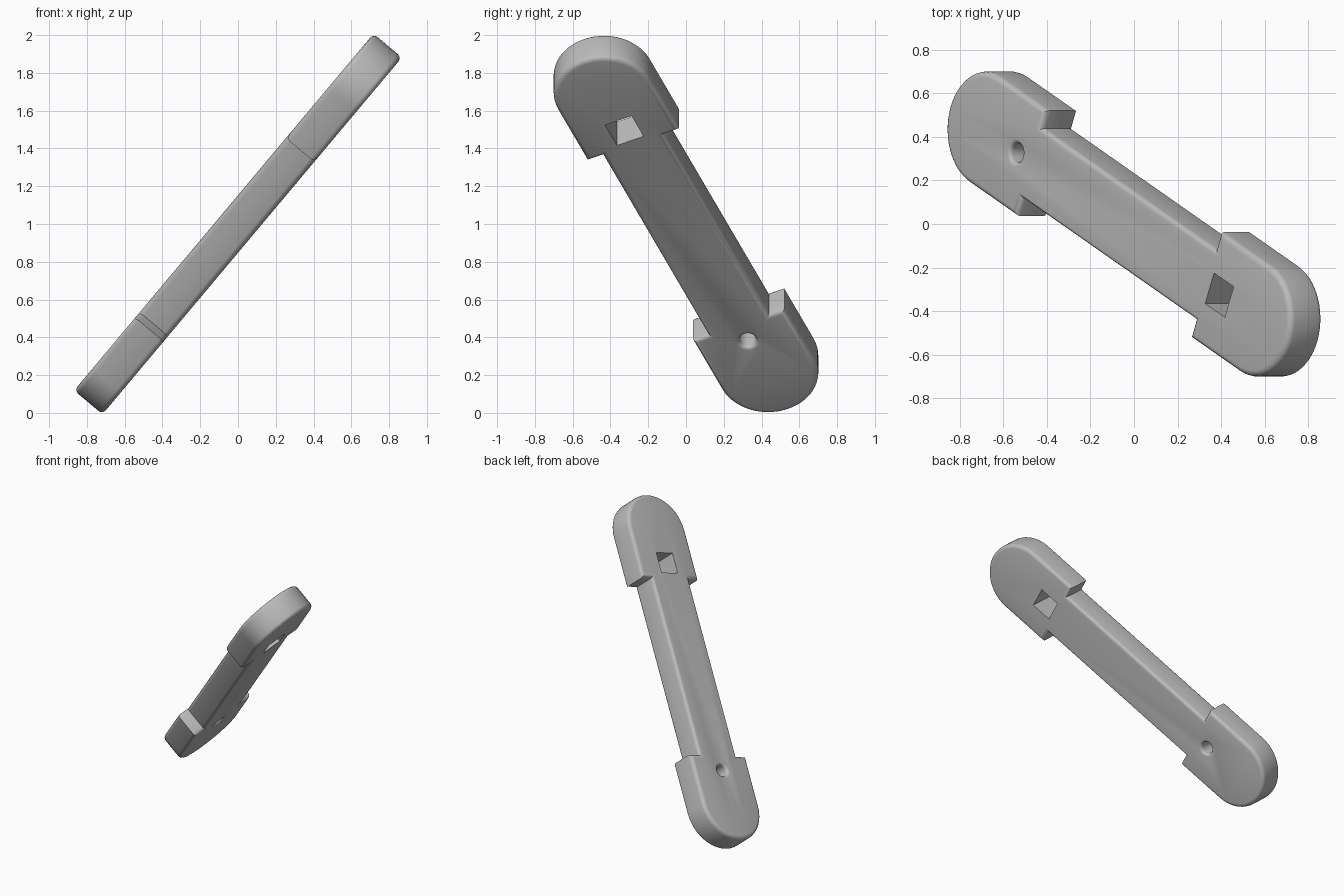
import bpy, bmesh
from math import sin, cos, pi, radians
from mathutils import Matrix, Vector

cube = bpy.data.objects.get("Cube")
if cube:
    bpy.data.objects.remove(cube)

REACH, END_R = 1.06, 0.266        # end arc centre and radius
SHOULDER, BAR_W = 0.68, 0.176     # start of the wide ends, half width of the bar
HALF_T, ROUND = 0.098, 0.028      # half thickness, edge rounding
HOLE_X = 0.797
STEPS = 28

grey = bpy.data.materials.new("grey")
grey.use_nodes = True
colour = (0.5, 0.5, 0.5, 1)
grey.diffuse_color = colour
grey.node_tree.nodes["Principled BSDF"].inputs["Base Color"].default_value = colour


def add_object(name, bm):
    bmesh.ops.recalc_face_normals(bm, faces=bm.faces)
    mesh = bpy.data.meshes.new(name)
    bm.to_mesh(mesh)
    bm.free()
    mesh.materials.append(grey)
    obj = bpy.data.objects.new(name, mesh)
    bpy.context.collection.objects.link(obj)
    return obj


# Flat link outline: one half, then the same half turned by 180 degrees
half = [(SHOULDER, -BAR_W), (SHOULDER, -END_R)]
for i in range(STEPS + 1):
    t = -pi / 2 + pi * i / STEPS
    half.append((REACH + END_R * cos(t), END_R * sin(t)))
half += [(SHOULDER, END_R), (SHOULDER, BAR_W)]
outline = half + [(-x, -y) for x, y in half]

# Extrude the outline and round its rims
bm = bmesh.new()
base = bm.faces.new([bm.verts.new((x, y, -HALF_T)) for x, y in outline])
top = bmesh.ops.extrude_face_region(bm, geom=[base], use_keep_orig=True)
bmesh.ops.translate(bm, vec=(0, 0, 2 * HALF_T),
                    verts=[g for g in top["geom"] if isinstance(g, bmesh.types.BMVert)])
bmesh.ops.recalc_face_normals(bm, faces=bm.faces)
rims = [e for e in bm.edges if abs(e.verts[0].co.z - e.verts[1].co.z) < 0.001]
bmesh.ops.bevel(bm, geom=rims, offset=ROUND, segments=4, profile=0.5, affect='EDGES')
link = add_object("link_plate", bm)

# Square hole cutter
bm = bmesh.new()
bmesh.ops.create_cube(bm, size=1, matrix=Matrix.Translation((HOLE_X, 0, 0))
                      @ Matrix.Diagonal((0.154, 0.154, 0.5, 1)))
square = add_object("square_hole_cutter", bm)

# Round hole cutter with softly flared mouths, made by spinning a profile
bm = bmesh.new()
bore, flare = 0.044, 0.02
side = [(bore + flare * (1 - cos(t)), HALF_T - flare + flare * sin(t))
        for t in (pi / 2 * k / 4 for k in range(5))]
side = side + [(bore + flare, HALF_T + 0.05), (0, HALF_T + 0.05)]
profile = [(r, -z) for r, z in reversed(side)] + side
verts = [bm.verts.new((r, 0, z)) for r, z in profile]
edges = [bm.edges.new(pair) for pair in zip(verts, verts[1:])]
bmesh.ops.spin(bm, geom=verts + edges, cent=(0, 0, 0), axis=(0, 0, 1),
               angle=2 * pi, steps=32)
bmesh.ops.remove_doubles(bm, verts=bm.verts, dist=0.0005)
bmesh.ops.translate(bm, verts=bm.verts, vec=(-HOLE_X, 0, 0))
round_cutter = add_object("round_hole_cutter", bm)

# Cut both holes
bpy.context.view_layer.objects.active = link
for cutter in (square, round_cutter):
    cutter.hide_render = True
    mod = link.modifiers.new(cutter.name, 'BOOLEAN')
    mod.operation = 'DIFFERENCE'
    mod.solver = 'EXACT'
    mod.object = cutter
    bpy.ops.object.modifier_apply(modifier=mod.name)
    bpy.data.objects.remove(cutter)

# Smooth shading with sharp corners
bpy.ops.object.select_all(action='DESELECT')
link.select_set(True)
bpy.ops.object.shade_smooth_by_angle(angle=radians(30))

# Lean the plate: long axis rises to the left and swings to the front
tilt, swing = radians(50), radians(24.2)
rise = Vector((cos(tilt), 0, sin(tilt)))
back = Vector((0, 1, 0))
along = rise * cos(swing) - back * sin(swing)
across = rise * sin(swing) + back * cos(swing)
pose = Matrix((along, across, along.cross(across))).transposed()
link.matrix_world = Matrix.Translation((0, 0, 1)) @ pose.to_4x4()
